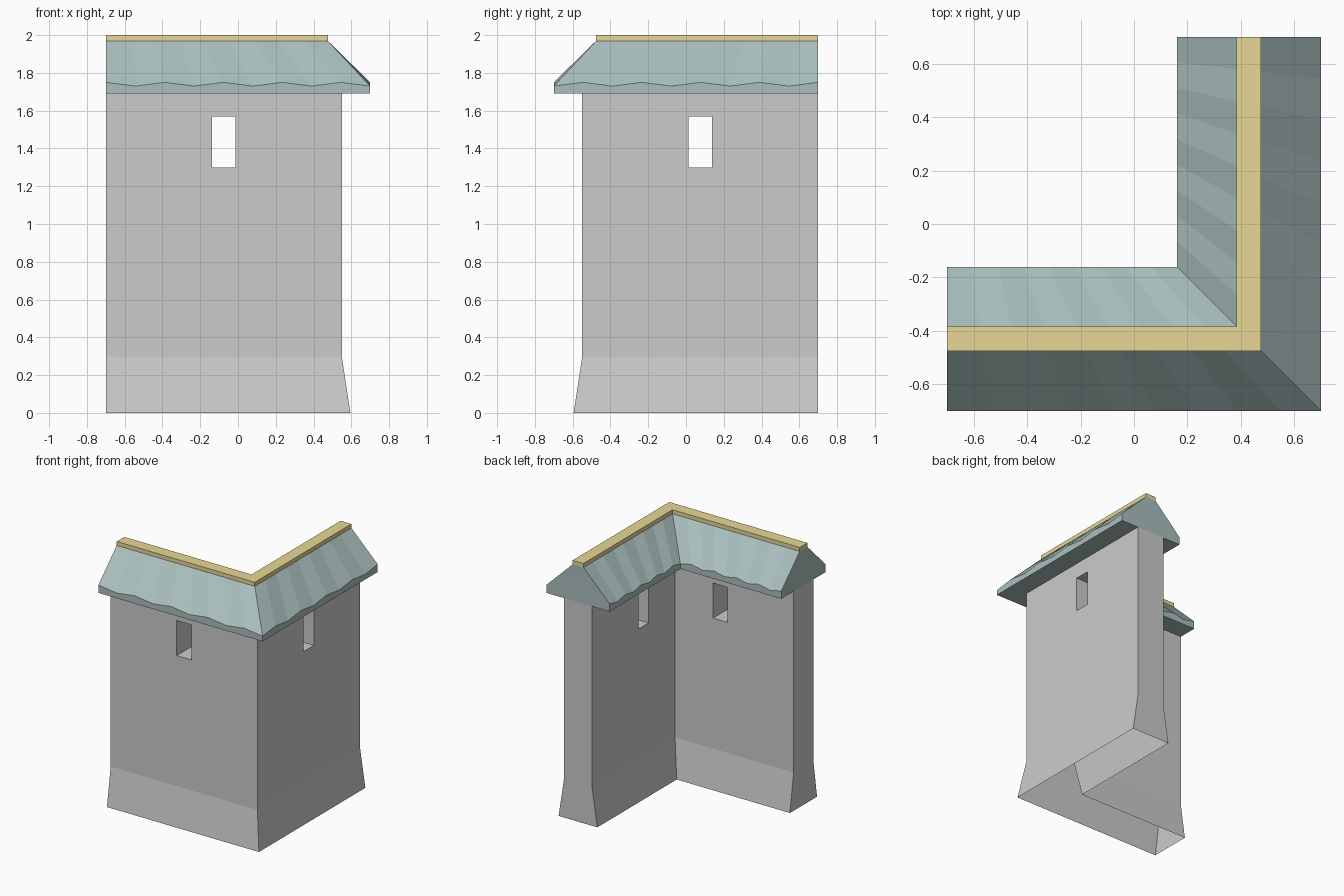
import bpy, bmesh

if "Cube" in bpy.data.objects:
    bpy.data.objects.remove(bpy.data.objects["Cube"])

C = 0.43    # centre line of both arms
END = 0.70  # open ends of the L


def material(name, colour):
    m = bpy.data.materials.new(name)
    m.diffuse_color = (*colour, 1)
    m.use_nodes = True
    m.node_tree.nodes["Principled BSDF"].inputs["Base Color"].default_value = m.diffuse_color
    return m


def mitred_sweep(name, profile, steps=1, mat=None, wave=()):
    """Sweep a closed (offset, height) profile along the L with a mitred corner.
    Profile indices in 'wave' dip at every other station."""
    bm = bmesh.new()
    rings = []
    for i in range(2 * steps + 1):
        k = i if i <= steps else 2 * steps - i
        ring = []
        for j, (d, z) in enumerate(profile):
            x = -END + (C + d + END) * k / steps
            y = -(C + d)
            if i > steps:
                x, y = -y, -x      # second arm mirrored over the diagonal
            if j in wave and k % 2:
                z -= 0.02
            ring.append(bm.verts.new((x, y, z)))
        rings.append(ring)
    n = len(profile)
    for a, b in zip(rings, rings[1:]):
        for j in range(n):
            bm.faces.new((a[j], a[(j + 1) % n], b[(j + 1) % n], b[j]))
    bm.faces.new(rings[0])
    bm.faces.new(rings[-1])
    bmesh.ops.recalc_face_normals(bm, faces=bm.faces[:])
    me = bpy.data.meshes.new(name)
    bm.to_mesh(me)
    bm.free()
    ob = bpy.data.objects.new(name, me)
    bpy.context.collection.objects.link(ob)
    if mat:
        me.materials.append(mat)
    return ob


# Wall with flared foot on both sides
wall = mitred_sweep("wall", [(-0.165, 0), (-0.12, 0.295), (-0.12, 1.69),
                             (0.12, 1.69), (0.12, 0.295), (0.165, 0)])

# Window slot through each arm
for x, y, sx, sy in ((-0.075, -C, 0.124, 0.5), (C, 0.075, 0.5, 0.124)):
    bpy.ops.mesh.primitive_cube_add(size=1, location=(x, y, 1.435))
    cutter = bpy.context.object
    cutter.name = "window_cutter"
    cutter.scale = (sx, sy, 0.27)
    cutter.hide_render = True
    mod = wall.modifiers.new("window", 'BOOLEAN')
    mod.operation = 'DIFFERENCE'
    mod.solver = 'EXACT'
    mod.object = cutter
    bpy.context.view_layer.objects.active = wall
    bpy.ops.object.modifier_apply(modifier=mod.name)
    bpy.data.objects.remove(cutter)

# The wall is an open shell: remove underside and hidden top
bm = bmesh.new()
bm.from_mesh(wall.data)
caps = [f for f in bm.faces
        if all(v.co.z < 0.001 for v in f.verts) or all(v.co.z > 1.689 for v in f.verts)]
bmesh.ops.delete(bm, geom=caps, context='FACES')
bm.to_mesh(wall.data)
bm.free()

# Roof with wavy eaves
mitred_sweep("roof", [(-0.27, 1.69), (-0.27, 1.75), (-0.045, 1.97),
                      (0.045, 1.97), (0.27, 1.75), (0.27, 1.69)],
             steps=9, mat=material("teal_tile", (0.40, 0.52, 0.51)), wave=(1, 4))

# Ridge cap
mitred_sweep("ridge_cap", [(-0.046, 1.968), (-0.046, 2.0), (0.046, 2.0), (0.046, 1.968)],
             mat=material("gold_ridge", (0.80, 0.68, 0.30)))
